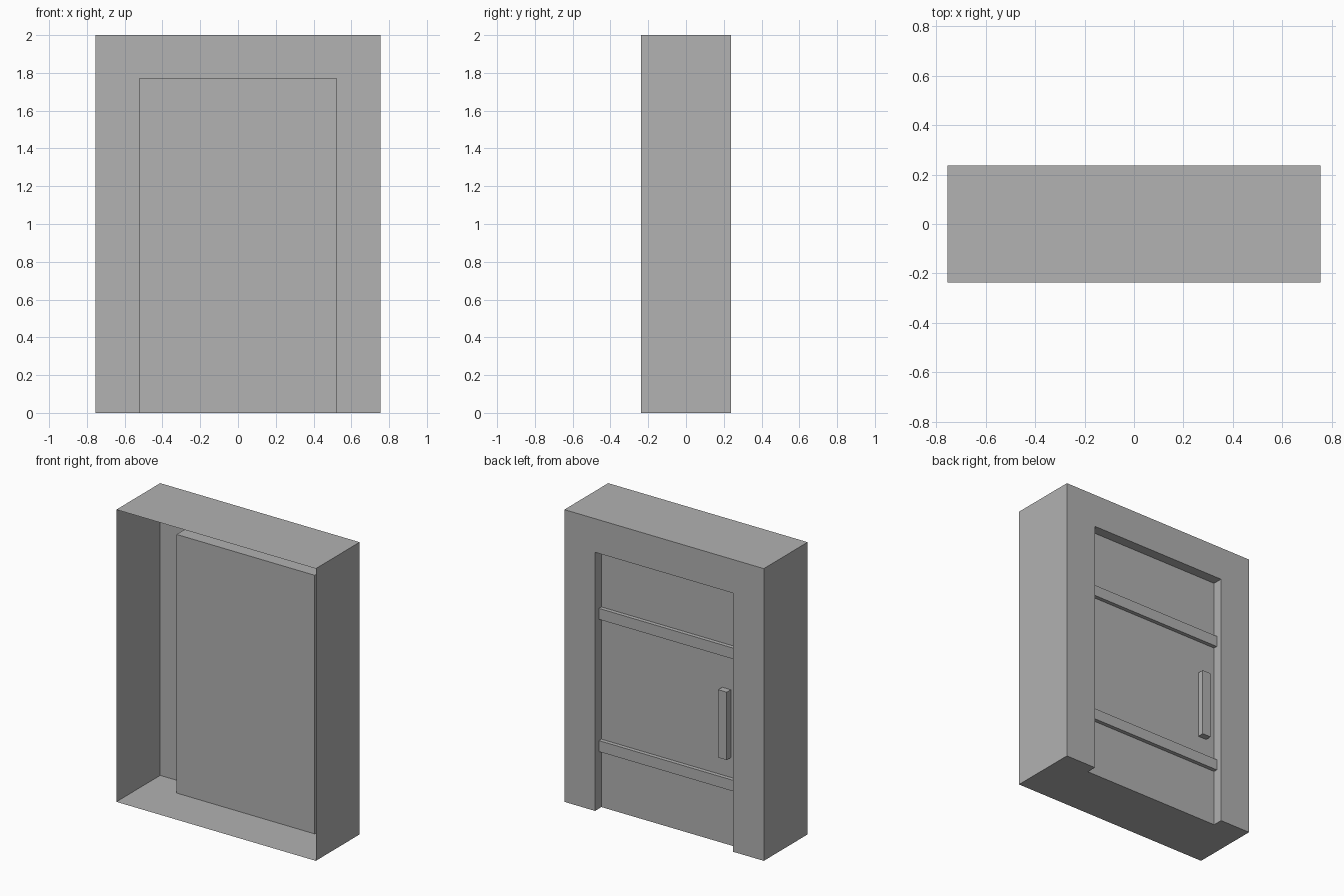
import bpy
import bmesh

cube = bpy.data.objects.get("Cube")
if cube:
    bpy.data.objects.remove(cube, do_unlink=True)

grey = bpy.data.materials.new("plain grey")
grey.use_nodes = True
GREY = (0.445, 0.445, 0.445, 1)
grey.diffuse_color = GREY
grey.node_tree.nodes["Principled BSDF"].inputs["Base Color"].default_value = GREY

W, D, H = 0.755, 0.237, 2.0         # half width, half depth, height of the shell
OW, OH = 0.523, 1.77                # half width and height of the doorway
DOOR_IN, DOOR_OUT = 0.083, 0.168    # door thickness along y


def finish(name, bm):
    mesh = bpy.data.meshes.new(name)
    bm.to_mesh(mesh)
    bm.free()
    mesh.materials.append(grey)
    obj = bpy.data.objects.new(name, mesh)
    bpy.context.collection.objects.link(obj)
    return obj


def box(name, x, y, z):
    """Box given by its (min, max) range on each axis."""
    bm = bmesh.new()
    bmesh.ops.create_cube(bm, size=1)
    for v in bm.verts:
        v.co = [r[0] if c < 0 else r[1] for c, r in zip(v.co, (x, y, z))]
    return finish(name, bm)


def sheets(name, polygons):
    """Thin surface made of flat polygons."""
    bm = bmesh.new()
    for poly in polygons:
        bm.faces.new([bm.verts.new(p) for p in poly])
    bmesh.ops.remove_doubles(bm, verts=bm.verts, dist=0.0001)
    return finish(name, bm)


# Shell, open at the front, with a doorway in the back wall
side_walls = [[(s * W, -s * D, 0), (s * W, s * D, 0), (s * W, s * D, H), (s * W, -s * D, H)]
              for s in (-1, 1)]
roof = [(-W, -D, H), (W, -D, H), (W, D, H), (-W, D, H)]
back = [(W, 0), (OW, 0), (OW, OH), (-OW, OH), (-OW, 0), (-W, 0), (-W, H), (W, H)]
floor = [(-W, -D), (-W, D), (-OW, D), (-OW, DOOR_IN), (OW, DOOR_IN), (OW, D), (W, D), (W, -D)]
sheets("wall_shell", side_walls + [roof,
                                   [(x, D, z) for x, z in back],
                                   [(x, y, 0) for x, y in floor]])

# Inner sides and head of the doorway
reveal = [[(s * OW, DOOR_OUT, 0), (s * OW, D, 0), (s * OW, D, OH), (s * OW, DOOR_OUT, OH)][::s]
          for s in (-1, 1)]
head = [(-OW, DOOR_OUT, OH), (-OW, D, OH), (OW, D, OH), (OW, DOOR_OUT, OH)]
sheets("doorway_reveal", reveal + [head])

# Door with two cross bars and a pull handle
box("door", (-OW, OW), (DOOR_IN, DOOR_OUT), (0, OH))
for name, z in (("lower_bar", 0.39), ("upper_bar", 1.295)):
    box(name, (-OW, OW), (DOOR_OUT, 0.195), (z, z + 0.075))
box("handle", (-0.457, -0.392), (DOOR_OUT, 0.212), (0.6, 1.065))
